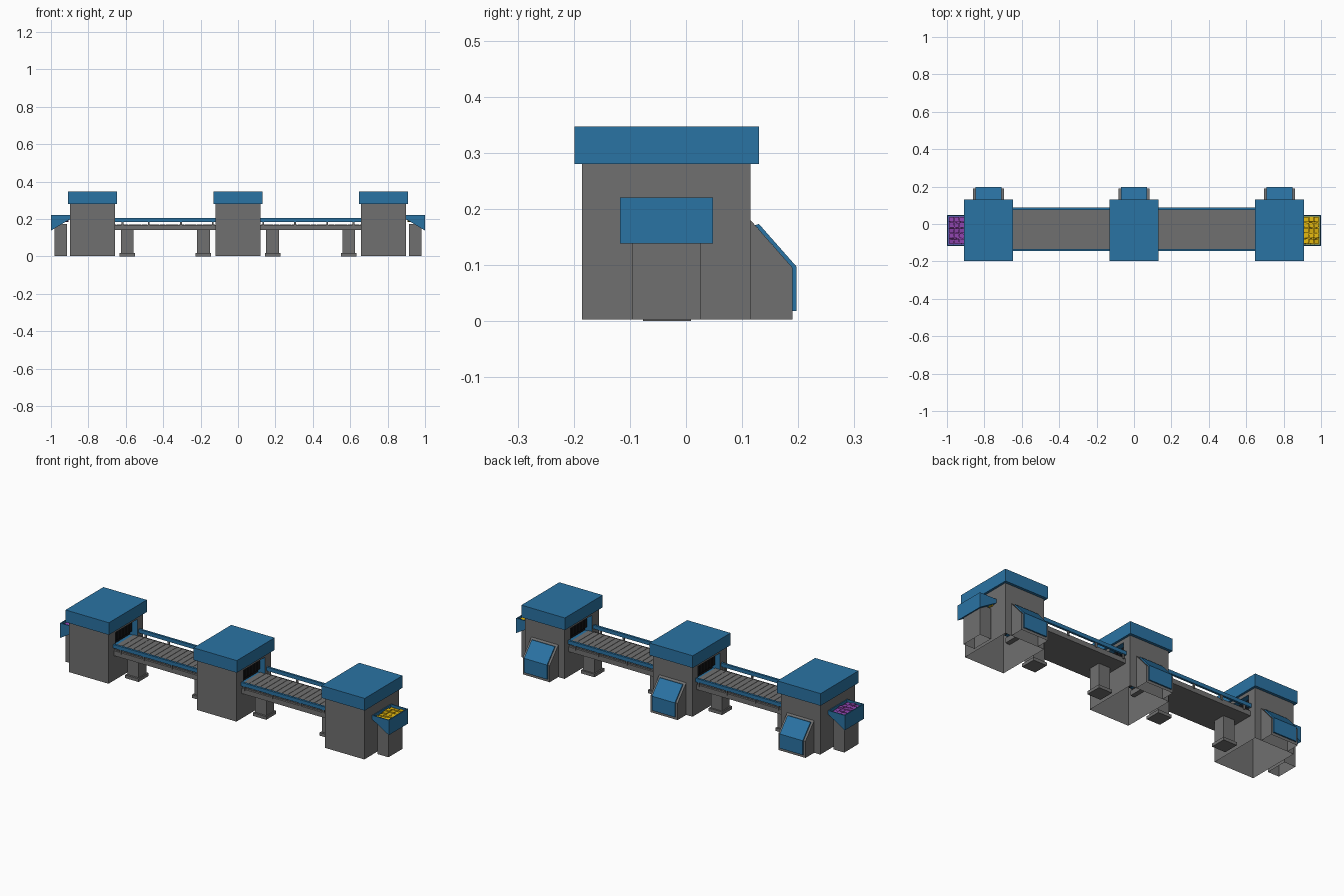
import bpy, bmesh, random
from mathutils import Vector, Matrix

if "Cube" in bpy.data.objects:
    bpy.data.objects.remove(bpy.data.objects["Cube"])

random.seed(4)


def mat(name, rgb):
    m = bpy.data.materials.new(name)
    m.diffuse_color = (*rgb, 1)
    m.use_nodes = True
    m.node_tree.nodes["Principled BSDF"].inputs["Base Color"].default_value = m.diffuse_color
    return m


GREY = mat("machine_grey", (0.162, 0.162, 0.162))
BLUE = mat("panel_blue", (0.023, 0.172, 0.37))
BLACK = mat("curtain_black", (0.008, 0.008, 0.009))
YELLOW = mat("yellow_goods", (0.74, 0.46, 0.005))
PURPLE = mat("purple_goods", (0.27, 0.058, 0.418))


def finish(name, bm, *mats):
    bmesh.ops.recalc_face_normals(bm, faces=bm.faces[:])
    me = bpy.data.meshes.new(name)
    bm.to_mesh(me)
    bm.free()
    for m in mats:
        me.materials.append(m)
    ob = bpy.data.objects.new(name, me)
    bpy.context.collection.objects.link(ob)
    return ob


def add_box(bm, lo, hi, rot=None):
    lo, hi = Vector(lo), Vector(hi)
    m = Matrix.Translation((lo + hi) / 2)
    if rot:
        m = m @ rot
    return bmesh.ops.create_cube(bm, size=1, matrix=m @ Matrix.Diagonal((*(hi - lo), 1)))["verts"]


def drop_bottom(bm):
    # housings are open underneath
    bm.normal_update()
    low = min(v.co.z for v in bm.verts)
    faces = [f for f in bm.faces if all(v.co.z < low + 1e-4 for v in f.verts)]
    bmesh.ops.delete(bm, geom=faces, context='FACES_ONLY')


def box(name, lo, hi, m, open_bottom=False):
    bm = bmesh.new()
    add_box(bm, lo, hi)
    if open_bottom:
        drop_bottom(bm)
    return finish(name, bm, m)


def add_prism(bm, pts, axis, lo, hi):
    # extrude a (u, z) profile along x or y
    at = (lambda u, z, t: (t, u, z)) if axis == 'x' else (lambda u, z, t: (u, t, z))
    a = [bm.verts.new(at(u, z, lo)) for u, z in pts]
    b = [bm.verts.new(at(u, z, hi)) for u, z in pts]
    bm.faces.new(a)
    bm.faces.new(b[::-1])
    n = len(pts)
    for i in range(n):
        bm.faces.new((a[i], b[i], b[(i + 1) % n], a[(i + 1) % n]))
    bmesh.ops.recalc_face_normals(bm, faces=bm.faces[:])


Y0, Y1 = -0.125, 0.065      # tunnel mouth
Z0, Z1 = 0.168, 0.262
DEPTH = 0.045


def tower(label, cx, mouths):
    # housing with recessed blue-lined tunnel mouths
    bm = bmesh.new()
    add_box(bm, (cx - 0.12, -0.185, 0.003), (cx + 0.12, 0.115, 0.28))
    bm.normal_update()
    for s in mouths:
        f = next(f for f in bm.faces if f.normal.x * s > 0.9 and f.calc_area() > 0.05)
        for step in range(2):
            r = bmesh.ops.inset_individual(bm, faces=[f], thickness=0.01)
            for v in f.verts:
                v.co.y = Y0 if v.co.y < -0.035 else Y1
                v.co.z = Z0 if v.co.z < (0.14, 0.21)[step] else Z1
                v.co.x = cx + s * (0.12 - DEPTH * step)
            if step:
                for g in r["faces"]:
                    g.material_index = 1
        f.material_index = 2
    drop_bottom(bm)
    finish(label + "_housing", bm, GREY, BLUE, BLACK)
    box(label + "_cap", (cx - 0.132, -0.199, 0.28), (cx + 0.132, 0.13, 0.347), BLUE)

    # hanging curtain strips in each mouth
    for s in mouths:
        bm = bmesh.new()
        n, w = 7, (Y1 - Y0) / 7
        x = cx + s * 0.088
        for i in range(n):
            y = Y0 + i * w
            add_box(bm, (x - 0.002, y + 0.002, 0.19), (x + 0.002, y + w - 0.002, Z1))
        finish(label + "_curtain", bm, BLACK)

    # rear control console with wrapped blue panel
    bm = bmesh.new()
    add_prism(bm, [(0.115, 0.003), (0.19, 0.003), (0.19, 0.095), (0.115, 0.18)],
              'x', cx - 0.082, cx + 0.082)
    drop_bottom(bm)
    finish(label + "_console", bm, GREY)
    bm = bmesh.new()
    add_prism(bm, [(0.19, 0.018), (0.197, 0.018), (0.197, 0.097), (0.13, 0.173),
                   (0.123, 0.171), (0.19, 0.095)], 'x', cx - 0.07, cx + 0.07)
    finish(label + "_console_panel", bm, BLUE)


tower("left_tower", -0.778, (1,))
tower("centre_tower", 0.0, (-1, 1))
tower("right_tower", 0.778, (-1,))

for s, label, goods in ((-1, "left", PURPLE), (1, "right", YELLOW)):
    # conveyor bed between the towers
    def span(a, b):
        return sorted((s * a, s * b))
    xa, xb = span(0.095, 0.685)
    box(label + "_conveyor_bed", (xa, -0.139, 0.14), (xb, 0.081, 0.167), GREY)

    # belt slats
    bm = bmesh.new()
    for i in range(18):
        a, b = span(0.09 + i * 0.033, 0.09 + i * 0.033 + 0.031)
        add_box(bm, (a, -0.128, 0.166), (b, 0.07, 0.171))
    finish(label + "_belt_slats", bm, GREY)

    # guard rails and their posts
    ra, rb = span(0.12, 0.66)
    for side, y in (("front", -0.139), ("back", 0.081)):
        box(f"{label}_{side}_rail", (ra, y - 0.006, 0.184), (rb, y + 0.006, 0.204), BLUE)
        bm = bmesh.new()
        for px in (0.135, 0.305, 0.477, 0.617):
            add_box(bm, (s * px - 0.005, y - 0.004, 0.16), (s * px + 0.005, y + 0.004, 0.19))
        finish(f"{label}_{side}_rail_posts", bm, GREY)

    # conveyor legs and feet
    for n, lx in (("inner", 0.185), ("outer", 0.592)):
        x = s * lx
        box(f"{label}_{n}_leg", (x - 0.034, -0.066, 0.015), (x + 0.034, 0.0, 0.142), GREY)
        box(f"{label}_{n}_foot", (x - 0.041, -0.077, 0.0), (x + 0.041, 0.009, 0.017), GREY)

    # end tray with hollow top
    bm = bmesh.new()
    add_prism(bm, [(s * 0.896, 0.22), (s * 1.0, 0.22), (s * 1.0, 0.138), (s * 0.896, 0.2)],
              'y', -0.118, 0.048)
    bm.normal_update()
    top = next(f for f in bm.faces if f.normal.z > 0.9)
    for step in range(2):
        bmesh.ops.inset_individual(bm, faces=[top], thickness=(0.008, 0.0005)[step],
                                   depth=(0, -0.026)[step])
    finish(label + "_tray", bm, BLUE)

    # tray pedestal
    pa, pb = span(0.915, 0.982)
    box(label + "_tray_pedestal", (pa, -0.095, 0.003), (pb, 0.027, 0.172), GREY, True)

    # loose goods filling the tray
    bm = bmesh.new()
    fa, fb = span(0.905, 0.991)
    add_box(bm, (fa, -0.109, 0.194), (fb, 0.039, 0.2))
    for i in range(3):
        for j in range(5):
            x = s * (0.921 + i * 0.027)
            y = -0.093 + j * 0.029
            z = 0.199 + random.uniform(-0.003, 0.004)
            rot = Matrix.Rotation(random.uniform(-0.2, 0.2), 4, 'Z') @ \
                Matrix.Rotation(random.uniform(-0.15, 0.15), 4, 'X')
            add_box(bm, (x - 0.0125, y - 0.0125, z - 0.0125),
                    (x + 0.0125, y + 0.0125, z + 0.0125), rot)
    finish(label + "_tray_goods", bm, goods)
